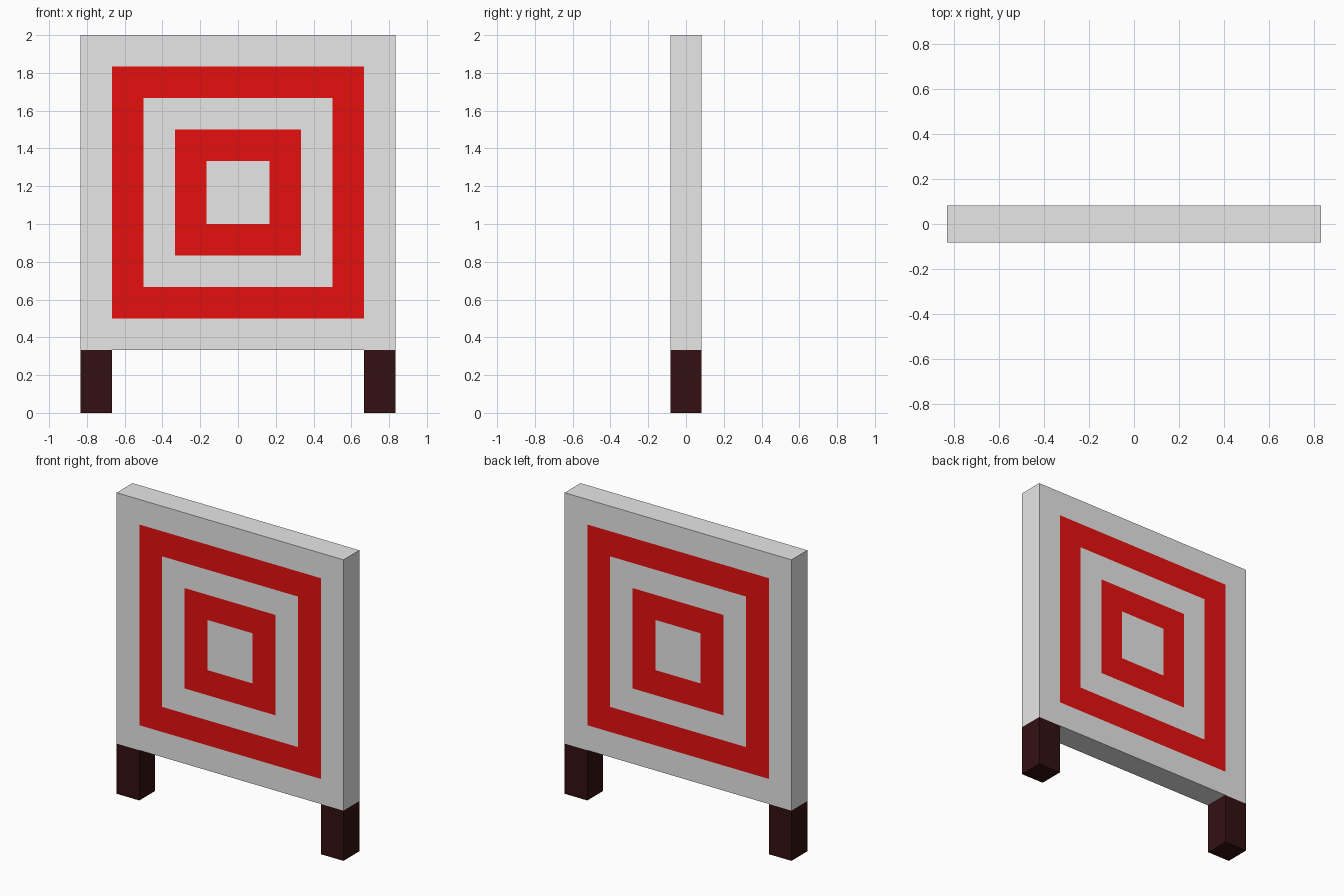
import bpy
import bmesh
from mathutils import Matrix, Vector

if "Cube" in bpy.data.objects:
    bpy.data.objects.remove(bpy.data.objects["Cube"])

U = 1 / 6            # module: ring width, board thickness, leg width
MID_Z = 7 * U        # centre height of the target


def material(name, rgb):
    m = bpy.data.materials.new(name)
    m.diffuse_color = (*rgb, 1)
    m.use_nodes = True
    m.node_tree.nodes["Principled BSDF"].inputs["Base Color"].default_value = m.diffuse_color
    return m


WHITE = material("off_white", (0.8, 0.8, 0.8))
RED = material("target_red", (0.8, 0.005, 0.005))
BROWN = material("dark_wood", (0.034, 0.005, 0.0055))


def box(center, size):
    bm = bmesh.new()
    bmesh.ops.create_cube(bm, size=1, matrix=Matrix.Translation(center)
                          @ Matrix.Diagonal((*size, 1)))
    return bm


def finish(bm, name, mats):
    mesh = bpy.data.meshes.new(name)
    bm.normal_update()
    bm.to_mesh(mesh)
    bm.free()
    for m in mats:
        mesh.materials.append(m)
    obj = bpy.data.objects.new(name, mesh)
    bpy.context.collection.objects.link(obj)


# Board: front and back faces inset into concentric square rings
bm = box(Vector((0, 0, MID_Z)), (10 * U, U, 10 * U))
bm.normal_update()
for face in [f for f in bm.faces if abs(f.normal.y) > 0.9]:
    for _ in range(4):
        bmesh.ops.inset_region(bm, faces=[face], thickness=U,
                               use_even_offset=True)
bm.normal_update()
# Every second ring out from the middle is red
for f in bm.faces:
    if abs(f.normal.y) > 0.9:
        c = f.calc_center_bounds()
        # distance of the ring from the centre, from its outermost and innermost edge
        if len(f.verts) == 4:
            d = max(abs(c.x), abs(c.z - MID_Z))
            f.material_index = int(d / U) % 2
finish(bm, "target_board", [WHITE, RED])

# Legs under both ends of the board
for side, name in ((-1, "left_leg"), (1, "right_leg")):
    finish(box(Vector((side * 4.5 * U, 0, U)), (U, U, 2 * U)), name, [BROWN])
